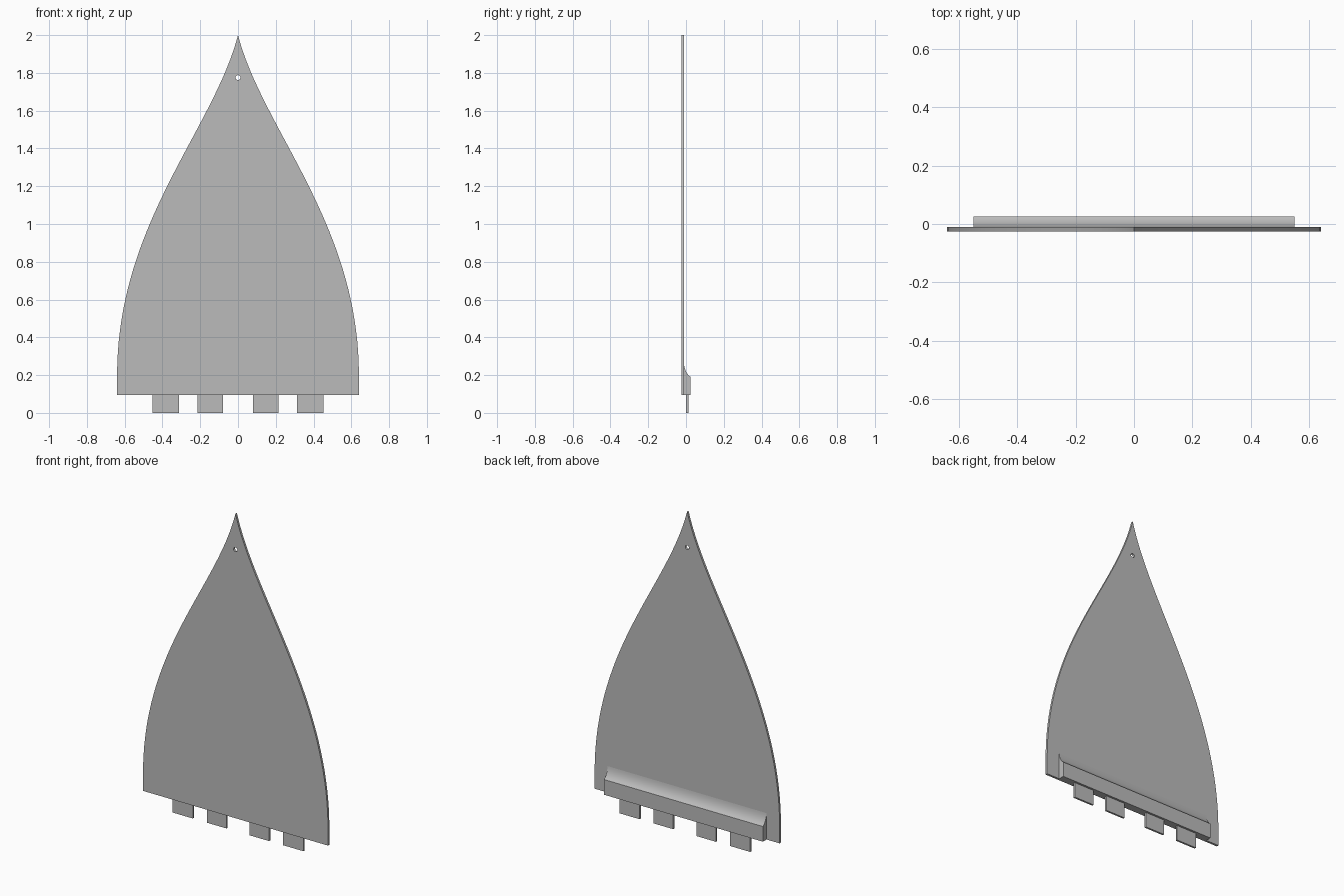
import bpy, bmesh, math
from mathutils import Vector
from mathutils.geometry import interpolate_bezier

if "Cube" in bpy.data.objects:
    bpy.data.objects.remove(bpy.data.objects["Cube"])

grey = bpy.data.materials.new("plain grey")
grey.use_nodes = True
grey.diffuse_color = (0.5, 0.5, 0.5, 1)
grey.node_tree.nodes["Principled BSDF"].inputs["Base Color"].default_value = (0.5, 0.5, 0.5, 1)


def prism(name, loops, depth):
    """Fill closed loops (inner ones become holes) and extrude by depth."""
    bm = bmesh.new()
    edges = []
    for loop in loops:
        verts = [bm.verts.new(p) for p in loop]
        edges += [bm.edges.new((a, b)) for a, b in zip(verts, verts[1:] + verts[:1])]
    if len(loops) > 1:
        bmesh.ops.triangle_fill(bm, edges=edges, use_beauty=True)
    else:
        bm.faces.new(verts)
    ext = bmesh.ops.extrude_face_region(bm, geom=bm.faces[:], use_keep_orig=True)
    moved = [v for v in ext["geom"] if isinstance(v, bmesh.types.BMVert)]
    bmesh.ops.translate(bm, verts=moved, vec=depth)
    bmesh.ops.recalc_face_normals(bm, faces=bm.faces[:])
    mesh = bpy.data.meshes.new(name)
    bm.to_mesh(mesh)
    bm.free()
    mesh.materials.append(grey)
    obj = bpy.data.objects.new(name, mesh)
    bpy.context.collection.objects.link(obj)
    bpy.ops.object.select_all(action='DESELECT')
    obj.select_set(True)
    bpy.context.view_layer.objects.active = obj
    bpy.ops.object.shade_smooth_by_angle(angle=math.radians(25))
    return obj


FRONT, PLATE_BACK, BACK = -0.025, -0.011, 0.025
BASE = 0.095

# Pointed plate with a small hanging hole near the tip
side = interpolate_bezier(Vector((0.64, FRONT, 0.2)), Vector((0.64, FRONT, 1.0)),
                          Vector((0.13, FRONT, 1.5)), Vector((0, FRONT, 2)), 40)
right_half = [Vector((0.64, FRONT, BASE))] + side
left_half = [Vector((-p.x, p.y, p.z)) for p in reversed(right_half[:-1])]
hole = [Vector((0.013 * math.cos(a), FRONT, 1.775 + 0.013 * math.sin(a)))
        for a in (i * math.tau / 16 for i in range(16))]
prism("pointed_plate", [right_half + left_half, hole], (0, PLATE_BACK - FRONT, 0))

# Ledge on the back, with a hollow curve running up into the plate
top, bend, lip = (Vector((-0.55, y, z)) for y, z in
                  ((PLATE_BACK, 0.26), (-0.005, 0.21), (BACK, 0.19)))
cove = [top.lerp(bend, t).lerp(bend.lerp(lip, t), t) for t in (i / 12 for i in range(13))]
foot = [Vector((-0.55, BACK, BASE)), Vector((-0.55, PLATE_BACK, BASE))]
prism("back_ledge", [cove + foot], (1.1, 0, 0))

# Four tabs under the ledge, in mirrored pairs
for label, inner, outer in (("inner", 0.08, 0.215), ("outer", 0.313, 0.453)):
    for hand, s in (("left", 1), ("right", -1)):
        outline = [Vector((s * x, 0, z)) for x, z in
                   ((inner, 0), (outer, 0), (outer, BASE + 0.02), (inner, BASE + 0.02))]
        prism(f"{label}_{hand}_tab", [outline], (0, 0.012, 0))
